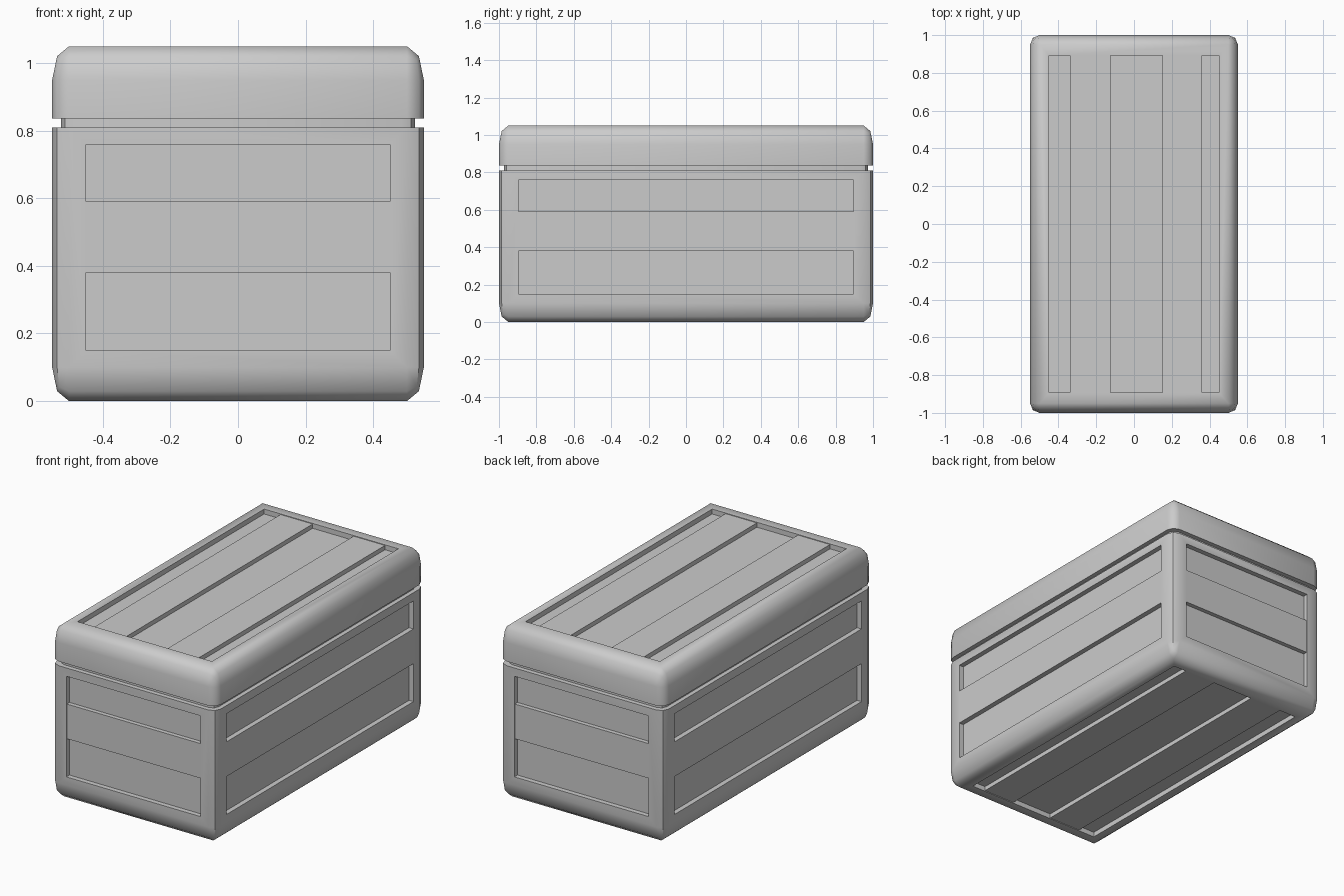
import bpy, bmesh, math
from mathutils import Vector

if "Cube" in bpy.data.objects:
    bpy.data.objects.remove(bpy.data.objects["Cube"])

W, L = 0.55, 1.0          # half width and half length
BODY_TOP, LID_LOW, TOP = 0.81, 0.836, 1.05
DEEP, SHALLOW = 0.03, 0.004


def to_object(name, bm):
    bmesh.ops.recalc_face_normals(bm, faces=bm.faces)
    mesh = bpy.data.meshes.new(name)
    bm.to_mesh(mesh)
    bm.free()
    obj = bpy.data.objects.new(name, mesh)
    bpy.context.collection.objects.link(obj)
    return obj


def rounded_box(name, hx, hy, z0, z1, round_z=None, width=0.05):
    """Box with rounded upright edges and, optionally, one rounded end.
    It is bevelled at half height so the rounding is twice as tall as wide."""
    bm = bmesh.new()
    bmesh.ops.create_cube(bm, size=2)
    for v in bm.verts:
        v.co = (v.co.x * hx, v.co.y * hy, (z0 if v.co.z < 0 else z1) / 2)
    edges = []
    for e in bm.edges:
        a, b = (v.co.z for v in e.verts)
        upright = abs(a - b) > 1e-4
        if upright or (round_z is not None and abs(a - round_z / 2) < 1e-4):
            edges.append(e)
    bmesh.ops.bevel(bm, geom=edges, offset=width, segments=2, profile=0.5,
                    affect='EDGES')
    for v in bm.verts:
        v.co.z *= 2
    return to_object(name, bm)


def add_groove(bm, steps, half_len, origin, u, v, n):
    """Stepped prism: steps are (start, end, depth) planks along u."""
    origin, u, v, n = map(Vector, (origin, u, v, n))
    profile = [(steps[0][0], 0.1)]
    for a, b, d in steps:
        profile += [(a, -d), (b, -d)]
    profile.append((steps[-1][1], 0.1))
    ends = []
    for s in (-half_len, half_len):
        ends.append([bm.verts.new(origin + u * a + n * d + v * s)
                     for a, d in profile])
    bm.faces.new(ends[0])
    bm.faces.new(ends[1])
    for i in range(len(profile)):
        j = (i + 1) % len(profile)
        bm.faces.new((ends[0][i], ends[0][j], ends[1][j], ends[1][i]))


def carve(obj, bm):
    """Cut the grooves and smooth the rounded edges."""
    cutter = to_object("groove_cutter", bm)
    cutter.hide_render = True
    mod = obj.modifiers.new("grooves", 'BOOLEAN')
    mod.operation, mod.solver, mod.object = 'DIFFERENCE', 'EXACT', cutter
    bpy.context.view_layer.objects.active = obj
    bpy.ops.object.modifier_apply(modifier=mod.name)
    bpy.data.objects.remove(cutter, do_unlink=True)


def smooth(obj):
    bpy.ops.object.select_all(action='DESELECT')
    obj.select_set(True)
    bpy.context.view_layer.objects.active = obj
    bpy.ops.object.shade_smooth_by_angle(angle=math.radians(45))


X, Y, Z = (1, 0, 0), (0, 1, 0), (0, 0, 1)

# Plank layouts: lid and base, short ends, long sides
flat_planks = [(-0.45, -0.34, DEEP), (-0.34, -0.125, SHALLOW),
               (-0.125, 0.15, DEEP), (0.15, 0.36, SHALLOW),
               (0.36, 0.45, DEEP)]
end_planks = [(0.15, 0.38, DEEP), (0.38, 0.59, SHALLOW), (0.59, 0.76, DEEP)]
side_planks = [(0.15, 0.38, DEEP), (0.59, 0.76, DEEP)]

# Chest body with planked ends, sides and base
body = rounded_box("chest_body", W, L, 0, BODY_TOP, round_z=0)
bm = bmesh.new()
add_groove(bm, flat_planks, 0.893, (0, 0, 0), X, Y, (0, 0, -1))
for s in (-1, 1):
    add_groove(bm, end_planks, 0.45, (0, s * L, 0), Z, X, (0, s, 0))
    for plank in side_planks:
        add_groove(bm, [plank], 0.895, (s * W, 0, 0), Z, Y, (s, 0, 0))
carve(body, bm)
smooth(body)

# Lid with planked top
lid = rounded_box("chest_lid", W, L, LID_LOW, TOP, round_z=TOP)
bm = bmesh.new()
add_groove(bm, flat_planks, 0.893, (0, 0, TOP), X, Y, Z)
carve(lid, bm)
smooth(lid)

# Recessed neck in the gap between body and lid
neck = rounded_box("lid_seam", W - 0.026, L - 0.028, BODY_TOP - 0.02,
                   LID_LOW + 0.02, width=0.04)
smooth(neck)
